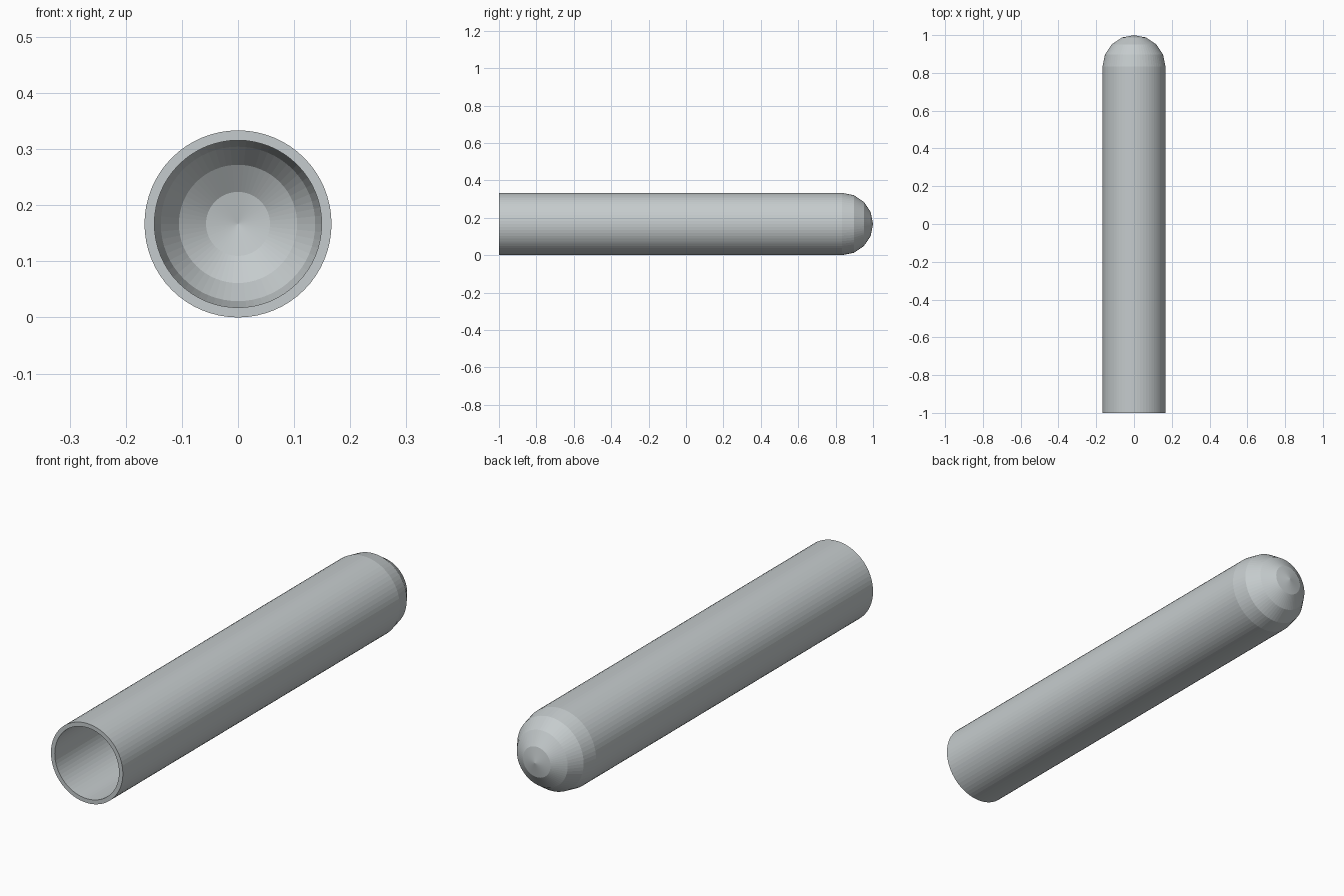
import bpy, bmesh
from math import sin, cos, pi

SIDES, DOME_STEPS = 64, 4
OUTER, INNER = 1 / 6, 0.149
DOME_Y = 1 - OUTER

if "Cube" in bpy.data.objects:
    bpy.data.objects.remove(bpy.data.objects["Cube"])

glass = bpy.data.materials.new("pale_grey")
glass.use_nodes = True
colour = (0.56, 0.60, 0.61, 1)
glass.diffuse_color = colour
glass.node_tree.nodes["Principled BSDF"].inputs["Base Color"].default_value = colour


def wall_profile(radius):
    """Radius and y of one wall, from the open mouth to the dome tip."""
    angles = [i * pi / 2 / DOME_STEPS for i in range(DOME_STEPS + 1)]
    dome = [(radius * cos(a), DOME_Y + radius * sin(a)) for a in angles]
    dome[-1] = (0, DOME_Y + radius)
    return [(radius, -1)] + dome


# Closed wall section: outer tip to mouth, then back inside to the inner tip
section = wall_profile(OUTER)[::-1] + wall_profile(INNER)

# Revolve the section around the long axis
bm = bmesh.new()
verts = [bm.verts.new((r, y, OUTER)) for r, y in section]
edges = [bm.edges.new(pair) for pair in zip(verts, verts[1:])]
bmesh.ops.spin(bm, geom=verts + edges, cent=(0, 0, OUTER), axis=(0, 1, 0),
               angle=2 * pi, steps=SIDES, use_merge=True)
bmesh.ops.remove_doubles(bm, verts=bm.verts, dist=0.0001)
bmesh.ops.recalc_face_normals(bm, faces=bm.faces)

# The outer and inner shells join at the rim, so the outside faces outward
mesh = bpy.data.meshes.new("round_ended_tube")
bm.to_mesh(mesh)
bm.free()
mesh.materials.append(glass)
tube = bpy.data.objects.new("round_ended_tube", mesh)
bpy.context.collection.objects.link(tube)
